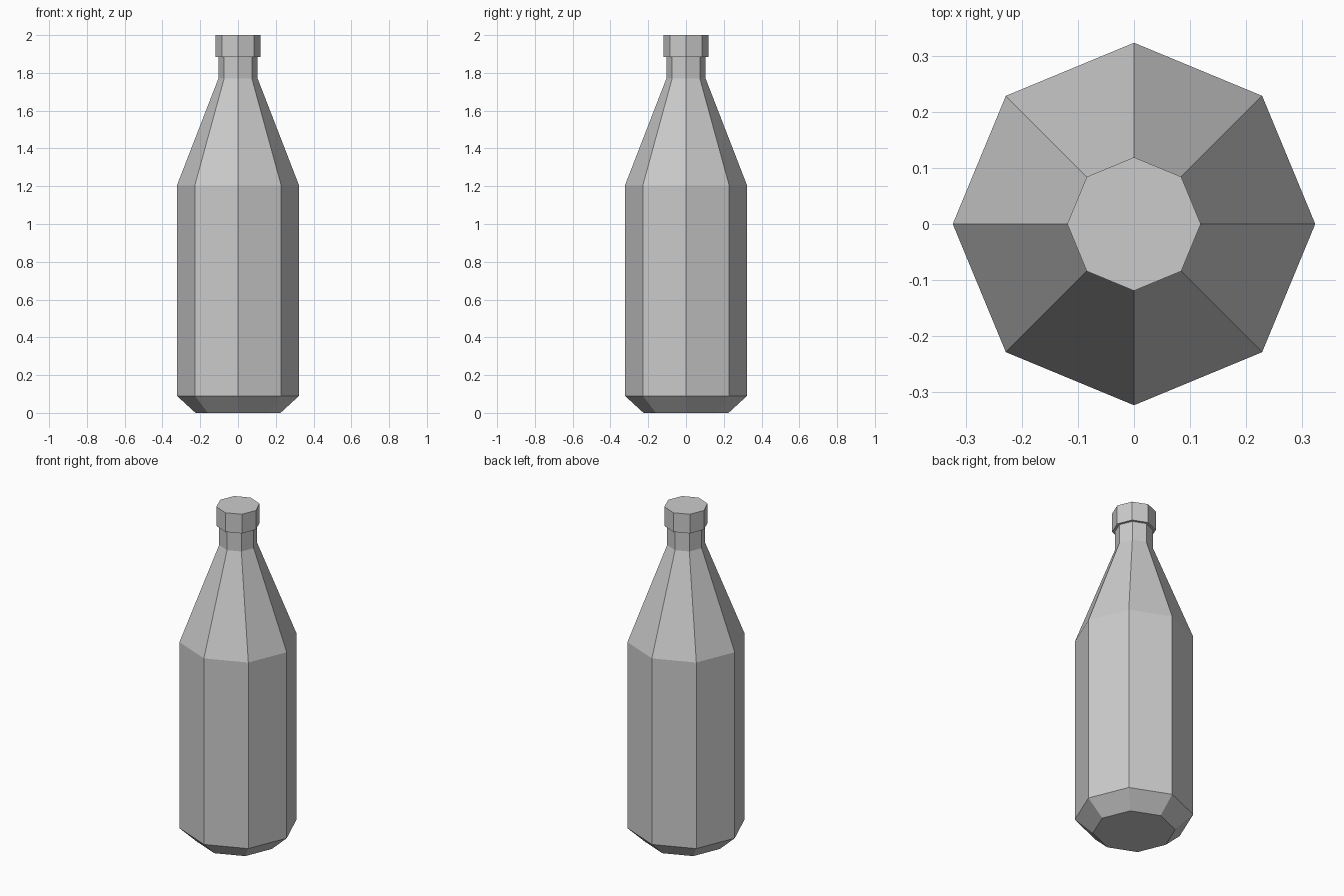
import bpy
import bmesh
from math import cos, sin, tau

cube = bpy.data.objects.get("Cube")
if cube:
    bpy.data.objects.remove(cube, do_unlink=True)

SIDES = 8

grey = bpy.data.materials.new("plain grey")
grey.use_nodes = True
colour = (0.6, 0.6, 0.6, 1)
grey.diffuse_color = colour
grey.node_tree.nodes["Principled BSDF"].inputs["Base Color"].default_value = colour


def lathe(name, profile):
    """Closed faceted solid from (radius, height) pairs, bottom to top."""
    bm = bmesh.new()
    rings = [[bm.verts.new((r * cos(tau * i / SIDES), r * sin(tau * i / SIDES), z))
              for i in range(SIDES)] for r, z in profile]
    for low, high in zip(rings, rings[1:]):
        for i in range(SIDES):
            j = (i + 1) % SIDES
            bm.faces.new((low[i], low[j], high[j], high[i]))
    bm.faces.new(rings[0][::-1])
    bm.faces.new(rings[-1])
    mesh = bpy.data.meshes.new(name)
    bm.to_mesh(mesh)
    bm.free()
    mesh.materials.append(grey)
    obj = bpy.data.objects.new(name, mesh)
    bpy.context.collection.objects.link(obj)
    return obj


# Bottle: chamfered base, straight body, tapering shoulder, short neck
lathe("bottle_body", [(0.225, 0), (0.323, 0.09), (0.323, 1.205),
                      (0.104, 1.77), (0.104, 1.885)])

# Cap: slightly wider collar over the neck
lathe("bottle_cap", [(0.119, 1.885), (0.119, 2.0)])
